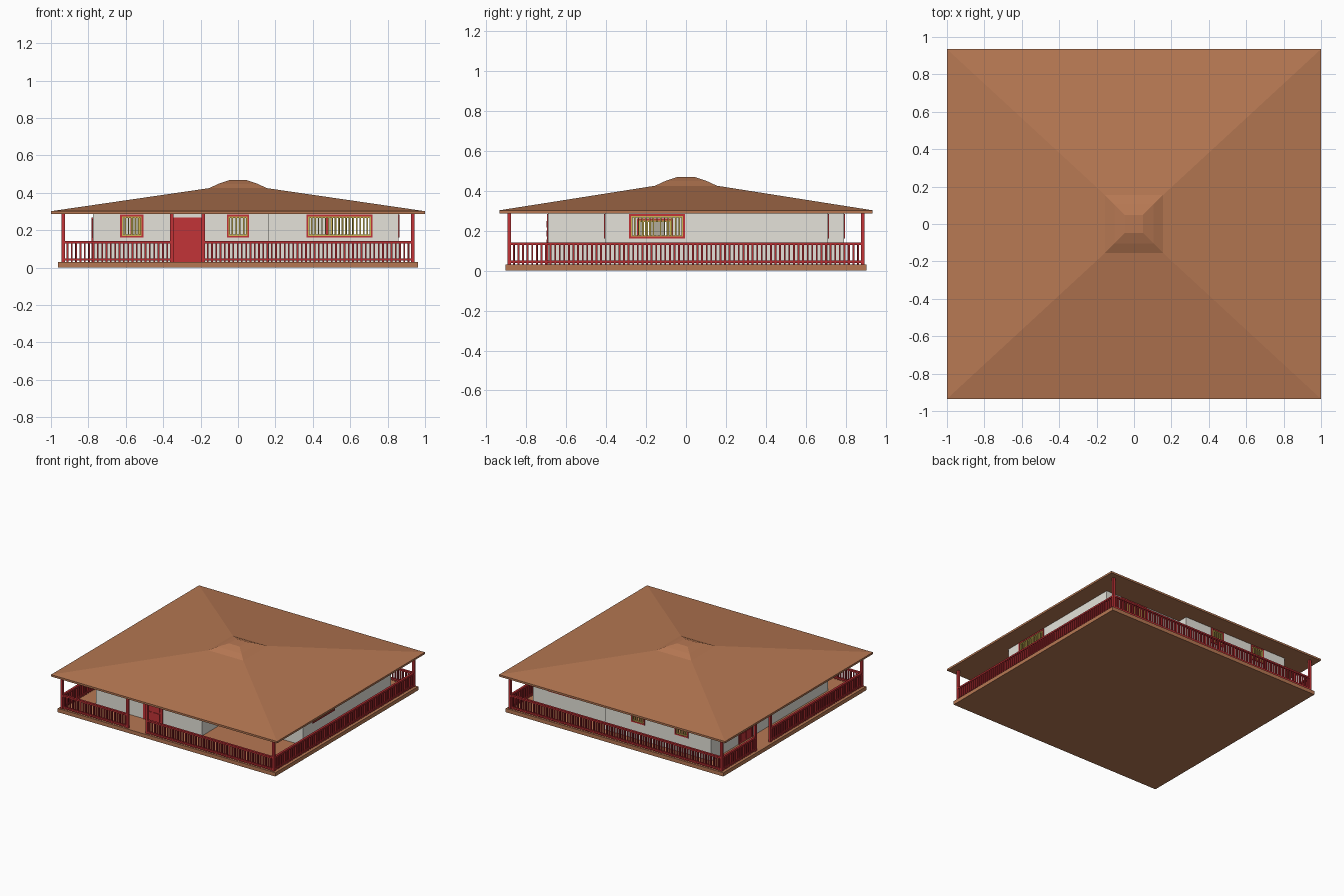
import bpy, bmesh
from mathutils import Matrix

if "Cube" in bpy.data.objects:
    bpy.data.objects.remove(bpy.data.objects["Cube"])


def material(name, rgb):
    m = bpy.data.materials.new(name)
    m.use_nodes = True
    m.diffuse_color = (*rgb, 1)
    m.node_tree.nodes["Principled BSDF"].inputs["Base Color"].default_value = (*rgb, 1)
    return m


CLAY = material("clay brown", (0.47, 0.187, 0.086))
WHITE = material("wall white", (0.78, 0.765, 0.70))
RED = material("bright red", (0.54, 0.034, 0.039))
RAIL = material("railing red", (0.46, 0.026, 0.031))
YELLOW = material("bar yellow", (0.62, 0.47, 0.09))


def finish(name, bm, mat):
    me = bpy.data.meshes.new(name)
    bmesh.ops.recalc_face_normals(bm, faces=bm.faces)
    bm.to_mesh(me)
    bm.free()
    me.materials.append(mat)
    ob = bpy.data.objects.new(name, me)
    bpy.context.collection.objects.link(ob)


def boxes(name, mat, axis, items):
    """Join boxes (u0, u1, v0, v1, z0, z1); u runs along the given axis."""
    bm = bmesh.new()
    for u0, u1, v0, v1, z0, z1 in items:
        c = [(u0 + u1) / 2, (v0 + v1) / 2]
        s = [abs(u1 - u0), abs(v1 - v0)]
        if axis == "y":
            c.reverse()
            s.reverse()
        m = Matrix.Translation((*c, (z0 + z1) / 2)) @ Matrix.Diagonal((*s, z1 - z0, 1))
        bmesh.ops.create_cube(bm, size=1, matrix=m)
    finish(name, bm, mat)


FLOOR, TOP, SILL, HEAD = 0.03, 0.287, 0.16, 0.283


# Roof: stacked rectangular rings with a steeper cap, closed below and on top
bm = bmesh.new()
rings = []
for hx, hy, z in [(1, .935, .287), (1, .935, .302), (.155, .155, .425),
                  (.105, .105, .448), (.047, .047, .468)]:
    rings.append([bm.verts.new((sx * hx, sy * hy, z)) for sx, sy in ((-1, -1), (1, -1), (1, 1), (-1, 1))])
bm.faces.new(rings[0])
bm.faces.new(rings[-1])
for a, b in zip(rings, rings[1:]):
    for i in range(4):
        j = (i + 1) % 4
        bm.faces.new((a[i], a[j], b[j], b[i]))
finish("roof", bm, CLAY)

# Porch floor slab
boxes("floor_slab", CLAY, "x", [(-.963, .963, -.904, .904, 0, FLOOR)])


def window(name, axis, v, s, a, b, head):
    """Red frame, yellow inner frame and vertical bars; s is the outward direction."""
    def border(lo, hi, z0, z1, w, v0, v1):
        return [(lo, lo + w, v0, v1, z0, z1), (hi - w, hi, v0, v1, z0, z1),
                (lo, hi, v0, v1, z0, z0 + w), (lo, hi, v0, v1, z1 - w, z1)]
    r = .01
    boxes(name + "_frame", RED, axis, border(a, b, SILL, head, r, v - s * .012, v + s * .006))
    a, b = a + r, b - r
    bars = border(a, b, SILL + r, head - r, .007, v - s * .009, v + s * .003)
    n = round((b - a) / .019)
    for i in range(1, n):
        u = a + (b - a) * i / n
        bars.append((u - .0035, u + .0035, v - s * .007, v + s * .001, SILL + r, head - r))
    boxes(name + "_bars", YELLOW, axis, bars)


def door(name, axis, v, s, a, b):
    """Panelled door leaf with a projecting surround."""
    top, w = .26, .008
    parts = [(a, b, v - s * .012, v + s * .003, FLOOR, top),
             (a - w, a, v - s * .012, v + s * .007, FLOOR, top + w),
             (b, b + w, v - s * .012, v + s * .007, FLOOR, top + w),
             (a, b, v - s * .012, v + s * .007, top, top + w)]
    mid, pad = (a + b) / 2, .014
    for lo, hi in ((a + pad, mid - pad / 2), (mid + pad / 2, b - pad)):
        for z0, z1 in ((.045, .105), (.12, .155), (.17, .2), (.215, .248)):
            parts.append((lo, hi, v, v + s * .008, z0, z1))
    boxes(name, RED, axis, parts)


def wall(name, axis, v, s, a, b, windows=(), doors=(), head=HEAD):
    """Thin wall with its outer face at v, built around its openings."""
    t = v - s * .012
    holes = sorted([(lo, hi, SILL, head) for lo, hi in windows] +
                   [(lo, hi, FLOOR, .26) for lo, hi in doors])
    parts, u = [], a
    for lo, hi, z0, z1 in holes:
        parts += [(u, lo, t, v, FLOOR, TOP), (lo, hi, t, v, z1, TOP)]
        if z0 > FLOOR:
            parts.append((lo, hi, t, v, FLOOR, z0))
        u = hi
    parts.append((u, b, t, v, FLOOR, TOP))
    boxes(name, WHITE, axis, parts)
    for i, (lo, hi) in enumerate(windows):
        window(f"{name}_window_{i + 1}", axis, v, s, lo, hi, head)
    for lo, hi in doors:
        door(name + "_door", axis, v, s, lo, hi)


# House walls: a main block and a wing that is set back at front and rear
L, M, R = -.775, .165, .857
wall("front_wall", "x", -.69, -1, L, M, [(-.63, -.505), (-.06, .06)], [(-.345, -.19)])
wall("wing_front_wall", "x", -.405, -1, M, R, [(.365, .72)])
wall("back_wall", "x", .79, 1, L, M, [(-.575, -.455), (-.19, -.07)])
wall("wing_back_wall", "x", .71, 1, M, R, [(.47, .72)])
wall("right_side_wall", "y", L, -1, -.69, .79, [(-.245, -.065)], [(.28, .435)], head=.26)
wall("wing_side_wall", "y", R, 1, -.405, .71, [(-.285, -.005)])
wall("front_return_wall", "y", M, 1, -.69, -.405)
wall("back_return_wall", "y", M, 1, .71, .79)


# Porch posts at the corners and beside the two entrances
PX, PY = .935, .885
posts = [(x, y) for x in (-PX, PX) for y in (-PY, PY)]
posts += [(-.355, -PY), (-.185, -PY), (-PX, .27), (-PX, .46)]
boxes("porch_posts", RED, "x",
      [(x - .009, x + .009, y - .009, y + .009, FLOOR, TOP) for x, y in posts])


def railing(name, axis, v, a, b):
    """Top and bottom rails with evenly spaced balusters."""
    boxes(name + "_rails", RAIL, axis, [(a, b, v - .009, v + .009, .129, .142),
                                        (a, b, v - .008, v + .008, .038, .05)])
    n = round((b - a) / .023)
    us = [a + (b - a) * i / n for i in range(1, n)]
    boxes(name + "_balusters", RAIL, axis,
          [(u - .0045, u + .0045, v - .006, v + .006, FLOOR, .132) for u in us])


railing("front_railing_right", "x", -PY, -PX, -.355)
railing("front_railing_left", "x", -PY, -.185, PX)
railing("back_railing", "x", PY, -PX, PX)
railing("left_railing", "y", PX, -PY, PY)
railing("right_railing_front", "y", -PX, -PY, .27)
railing("right_railing_back", "y", -PX, .46, PY)
